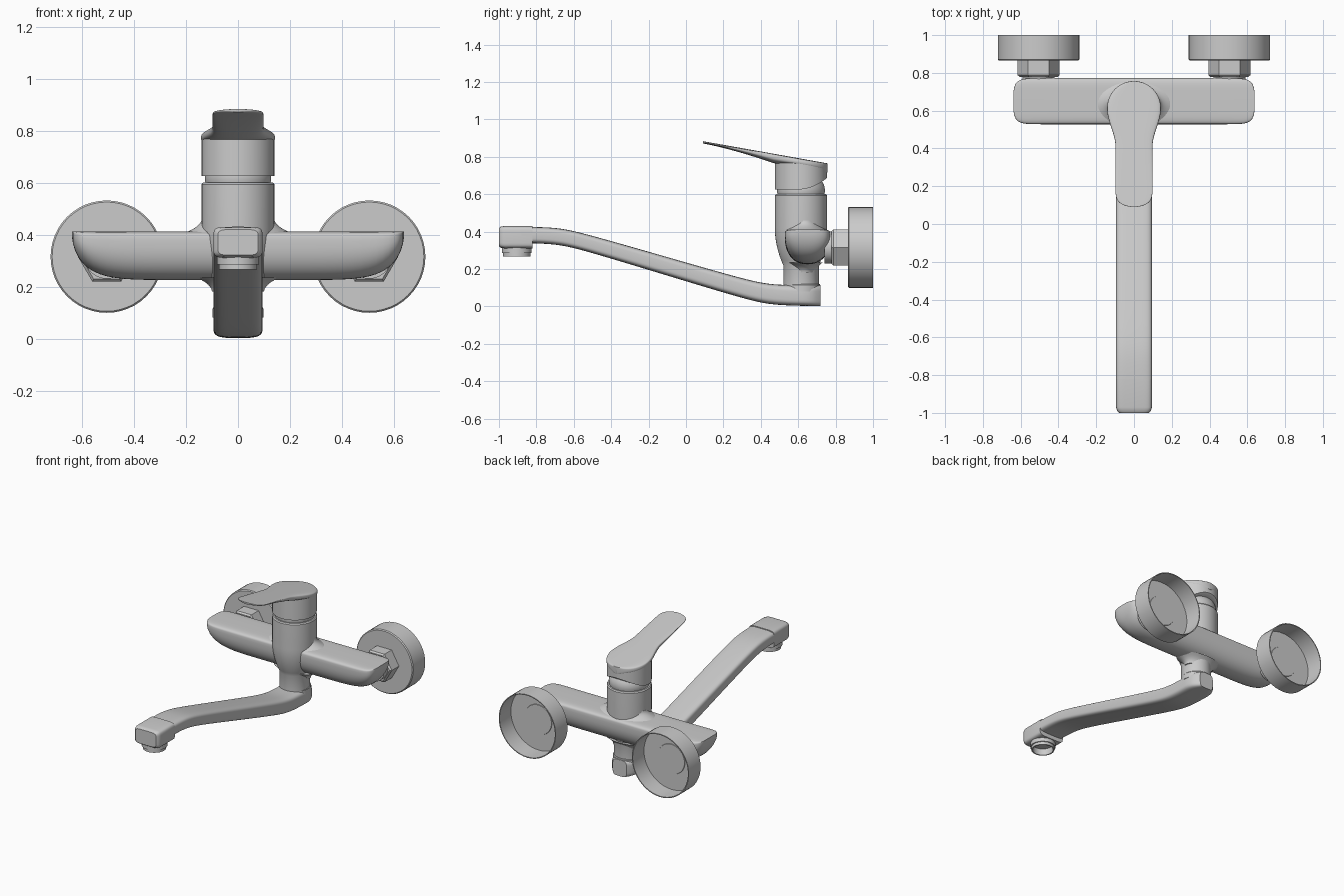
import bpy, bmesh, math

cube = bpy.data.objects.get("Cube")
if cube:
    bpy.data.objects.remove(cube, do_unlink=True)

GREY = (0.6, 0.6, 0.6, 1)
metal = bpy.data.materials.new("satin grey metal")
metal.use_nodes = True
metal.diffuse_color = GREY
metal.node_tree.nodes["Principled BSDF"].inputs["Base Color"].default_value = GREY

SEGMENTS = 48
BODY_Y = 0.615
BODY_RADIUS = 0.14


def span(start, end, steps):
    """Evenly spaced values from start to end."""
    return [start + (end - start) * i / steps for i in range(steps + 1)]


def ease(value):
    """Smooth step from zero to one."""
    value = min(1, max(0, value))
    return value * value * (3 - 2 * value)


def circle(count=SEGMENTS):
    angles = [math.tau * i / count for i in range(count)]
    return [(math.cos(a), math.sin(a)) for a in angles]


def skin(name, rings):
    """Bridge a row of equal rings, close both ends and smooth the result."""
    bm = bmesh.new()
    loops = [[bm.verts.new(point) for point in ring] for ring in rings]
    for a, b in zip(loops, loops[1:]):
        for i in range(len(a)):
            bm.faces.new((a[i - 1], a[i], b[i], b[i - 1]))
    bm.faces.new(loops[0])
    bm.faces.new(loops[-1])
    bmesh.ops.recalc_face_normals(bm, faces=bm.faces)
    mesh = bpy.data.meshes.new(name)
    bm.to_mesh(mesh)
    bm.free()
    mesh.materials.append(metal)
    obj = bpy.data.objects.new(name, mesh)
    bpy.context.collection.objects.link(obj)
    bpy.ops.object.select_all(action="DESELECT")
    obj.select_set(True)
    bpy.context.view_layer.objects.active = obj
    bpy.ops.object.shade_smooth_by_angle(angle=math.radians(35))


def upright(name, profile, y=BODY_Y, depth=1):
    """Turned part on a vertical axis, from (radius, z) pairs."""
    skin(name, [[(r * c, y + r * s * depth, z) for c, s in circle()]
                for r, z in profile])


def to_wall(name, profile, x, count=SEGMENTS):
    """Turned part on an axis towards the wall, from (radius, y) pairs."""
    skin(name, [[(x + r * c, y, 0.315 + r * s) for c, s in circle(count)]
                for r, y in profile])


def cup(radius, wall, floor, rim):
    """Profile of a thin cup with a softened floor edge."""
    step = math.copysign(wall, rim - floor)
    inner = radius - wall
    return [(inner, floor), (radius, floor + step), (radius, rim),
            (inner, rim), (inner, floor + 2 * step)]


def section(half, low, high, split=0.5, low_power=4.5, high_power=4.5):
    """Rounded outline whose lower and upper parts may differ."""
    middle = low + (high - low) * split
    points = []
    for c, s in circle():
        power = high_power if s > 0 else low_power
        reach = high - middle if s > 0 else low - middle
        points.append((math.copysign(abs(c) ** (2 / power), c) * half,
                       middle + reach * abs(s) ** (2 / power)))
    return points


# Horizontal body bar, its underside sweeping up to the ends
bar_rings = []
for angle in span(-86.5, 86.5, 40):
    t = math.sin(math.radians(angle))
    half = 0.122 * (1 - t ** 24) ** 0.3
    low = 0.412 - 0.187 * math.sqrt(1 - t ** 8)
    bar_rings.append([(0.64 * t, 0.65 + u, z)
                      for u, z in section(half, low, 0.412, 0.8, 2.3, 5)])
skin("body_bar", bar_rings)

# Central column, widening from the spout neck to the cartridge
column = [(BODY_RADIUS - 0.045 * (1 - t) ** 2, 0.22 + 0.2 * t) for t in span(0, 1, 8)]
upright("body_column", [(0.095, 0.1)] + column + [(BODY_RADIUS, 0.593), (0.134, 0.6)])
upright("cartridge_dome", [(0.128 * math.cos(a), 0.62 + 0.1 * math.sin(a))
                           for a in span(-0.25, 1, 8)])


# Soft blends between the column and the bar
def blend(name, neck, start, end):
    upright(name, [(neck + 0.06 * (1 - t) ** 2, start + (end - start) * t)
                   for t in span(0, 1, 6)], 0.635, 0.6)


blend("upper_blend", BODY_RADIUS, 0.408, 0.46)
blend("lower_blend", 0.1, 0.235, 0.18)


# Handle cap, with a sloped top and a hem raised at the back
def lever_top(y):
    return 0.765 + (0.755 - y) * 0.178


def hem(y):
    return 0.625 + 2.6 * max(0, y - 0.6) ** 2


def shoulder(y):
    return lever_top(y) - 0.02


cap_rings = []
for radius, height in ((0.125, hem), (BODY_RADIUS, hem),
                       (BODY_RADIUS, shoulder), (0.13, shoulder)):
    outline = [(radius * c, BODY_Y + radius * s) for c, s in circle()]
    cap_rings.append([(x, y, height(y)) for x, y in outline])
skin("handle_cap", cap_rings)

# Lever: round over the cap, waisted in front and thin at the rounded tip
TIP_Y, BACK_Y = 0.09, 0.757
lever_rings = []
for angle in span(2, 178, 44):
    y = (TIP_Y + BACK_Y) / 2 - (BACK_Y - TIP_Y) / 2 * math.cos(math.radians(angle))
    if y > BODY_Y:
        half = math.sqrt((BACK_Y - BODY_Y) ** 2 - (y - BODY_Y) ** 2)
    else:
        half = 0.098 + 0.044 * ease((y - 0.41) / 0.2)
        half *= math.sqrt(1 - max(0, (0.2 - y) / 0.11) ** 4)
    thick = min(0.05, 0.012 + 0.2 * (y - TIP_Y) ** 1.7)
    top = lever_top(y)
    lever_rings.append([(u, y, z) for u, z in section(half, top - thick, top, 0.6, 2.6, 5)])
skin("handle_lever", lever_rings)


# Swinging spout, a straight rise with a soft bend at each end
def soft_ramp(distance):
    return (distance + math.hypot(distance, 0.1)) / 2


SPOUT_HALF = 0.095
spout_rings = []
for y in span(0.72, -0.88, 64):
    middle = 0.055 + 0.3 * (soft_ramp(0.43 - y) - soft_ramp(-0.67 - y))
    thick = 0.05 + 0.008 * y
    half = SPOUT_HALF * math.sqrt(1 - max(0, (y - 0.62) / 0.12) ** 2)
    spout_rings.append([(u, y, z) for u, z in section(half, middle - thick, middle + thick)])
skin("spout", spout_rings)
upright("spout_collar", [(0.098, 0.08), (0.098, 0.115), (0.094, 0.12)], 0.62)

# Squared spout tip with a hollow aerator below it
tip_rings = []
for y, size in ((-0.82, 1), (-0.97, 1), (-0.99, 0.94), (-1, 0.82)):
    tip_rings.append([(u, y, z) for u, z in section(
        SPOUT_HALF * size, 0.37 - 0.06 * size, 0.37 + 0.06 * size, 0.5, 6, 6)])
skin("spout_tip", tip_rings)
upright("aerator_collar", cup(0.08, 0.01, 0.34, 0.285), -0.905)
upright("aerator", cup(0.073, 0.008, 0.33, 0.266), -0.905)

# Wall unions, one per side
for side, x in (("right", -0.505), ("left", 0.505)):
    to_wall(side + "_union_neck", [(0.085, 0.74), (0.085, 0.8)], x)
    to_wall(side + "_union_nut", [(0.1, 0.778), (0.111, 0.788), (0.111, 0.868)], x, 6)
    to_wall(side + "_wall_cover", cup(0.216, 0.006, 0.865, 1), x)
    to_wall(side + "_pipe_end", [(0.105, 0.87), (0.1, 0.88)], x)
